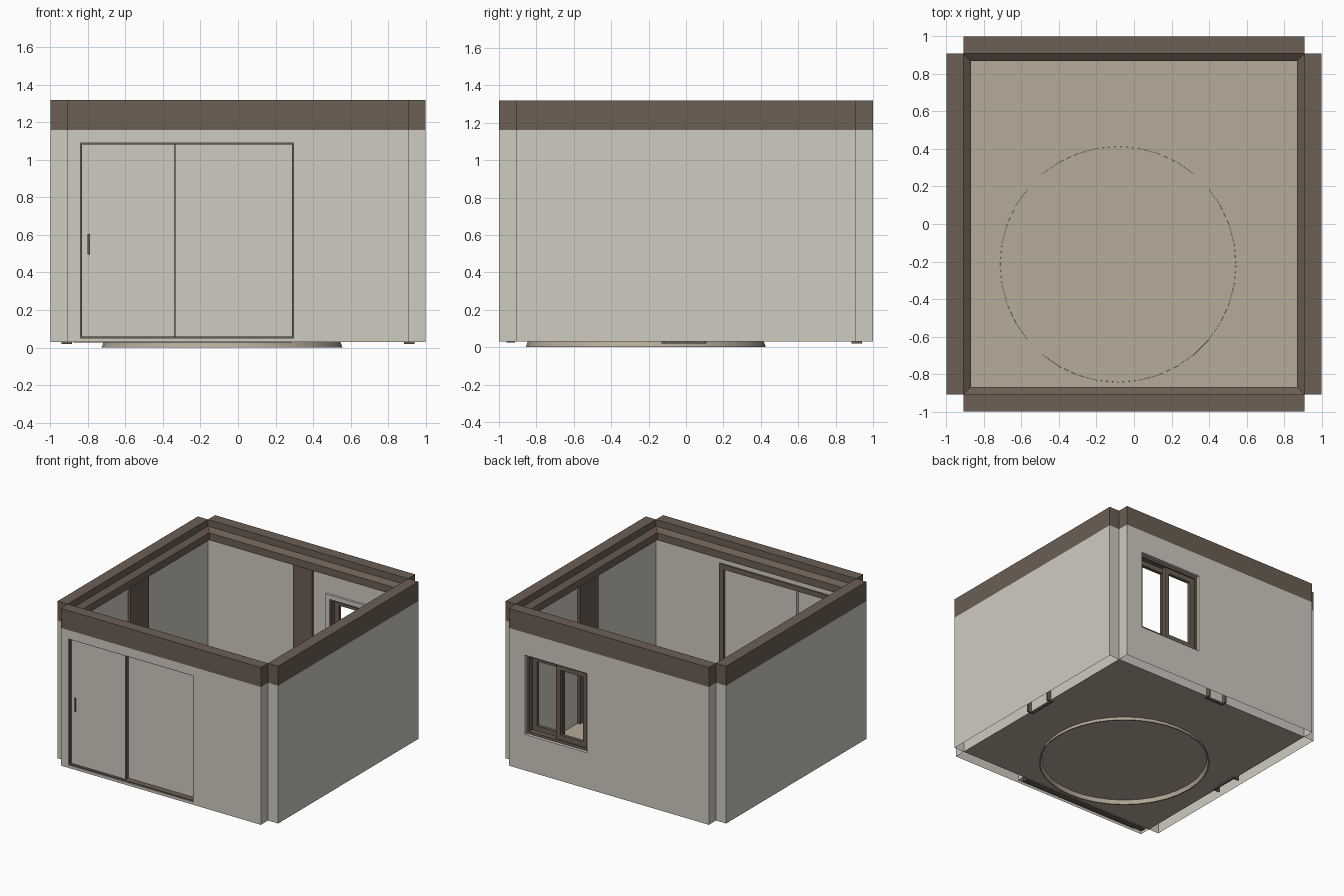
import bpy, bmesh, math
from mathutils import Vector

if "Cube" in bpy.data.objects:
    bpy.data.objects.remove(bpy.data.objects["Cube"])


def material(name, rgb):
    m = bpy.data.materials.new(name)
    m.diffuse_color = (*rgb, 1)
    m.use_nodes = True
    m.node_tree.nodes["Principled BSDF"].inputs["Base Color"].default_value = m.diffuse_color
    return m


PLASTER = material("pale_plaster", (0.62, 0.60, 0.53))
BROWN = material("brown_timber", (0.150, 0.113, 0.086))
FLOOR = material("beige_floor", (0.47, 0.41, 0.32))


def add_box(bm, lo, hi):
    vs = bmesh.ops.create_cube(bm, size=1)["verts"]
    lo, hi = Vector(lo), Vector(hi)
    for v in vs:
        v.co = Vector(((lo[i] + hi[i]) / 2 + v.co[i] * (hi[i] - lo[i])) for i in range(3))


def finish(name, bm, *mats):
    bmesh.ops.recalc_face_normals(bm, faces=bm.faces)
    me = bpy.data.meshes.new(name)
    bm.to_mesh(me)
    bm.free()
    for m in mats:
        me.materials.append(m)
    ob = bpy.data.objects.new(name, me)
    bpy.context.collection.objects.link(ob)
    return ob


def boxes(name, mat, *parts):
    bm = bmesh.new()
    for lo, hi in parts:
        add_box(bm, lo, hi)
    return finish(name, bm, mat)


def frame(name, mat, x0, x1, z0, z1, y0, y1, w):
    """Rectangular frame in the xz plane, with border width w."""
    bm = bmesh.new()
    rings = []
    for y in (y0, y1):
        for d in (0, w):
            rings.append([bm.verts.new((x, y, z)) for x, z in (
                (x0 + d, z0 + d), (x1 - d, z0 + d), (x1 - d, z1 - d), (x0 + d, z1 - d))])
    for a, b in ((0, 1), (1, 3), (3, 2), (2, 0)):
        for i in range(4):
            j = (i + 1) % 4
            bm.faces.new((rings[a][i], rings[a][j], rings[b][j], rings[b][i]))
    return finish(name, bm, mat)


T = 0.908            # inner wall face
Z0, ZB, Z1 = 0.03, 1.16, 1.32


def wall(name, lo, hi, hole=None):
    """Hollow-bottomed wall with a brown top band and an optional opening."""
    bm = bmesh.new()
    add_box(bm, lo, hi)
    ob = finish(name, bm, PLASTER, BROWN)
    if hole:
        cutter = boxes(name + "_cutter", PLASTER, hole)
        mod = ob.modifiers.new("opening", "BOOLEAN")
        mod.operation, mod.solver, mod.object = "DIFFERENCE", "EXACT", cutter
        bpy.context.view_layer.objects.active = ob
        bpy.ops.object.modifier_apply(modifier=mod.name)
        bpy.data.objects.remove(cutter)
    bm = bmesh.new()
    bm.from_mesh(ob.data)
    bmesh.ops.bisect_plane(bm, geom=bm.verts[:] + bm.edges[:] + bm.faces[:],
                           plane_co=(0, 0, ZB), plane_no=(0, 0, 1))
    bm.normal_update()
    under = [f for f in bm.faces if f.normal.z < -0.9 and f.calc_center_median().z < Z0 + 0.005]
    bmesh.ops.delete(bm, geom=under, context="FACES")
    for f in bm.faces:
        f.material_index = 1 if f.calc_center_median().z > ZB else 0
    bm.to_mesh(ob.data)
    bm.free()


# four walls with open notches at the corners
DX0, DX1, DZ0, DZ1 = -0.84, 0.295, 0.052, 1.09
WX0, WX1, WZ0, WZ1 = 0.20, 0.76, 0.325, 0.975
wall("front_wall", (-T, -1, Z0), (T, -T, Z1), ((DX0, -1.1, DZ0), (DX1, -0.8, DZ1)))
wall("back_wall", (-T, T, Z0), (T, 1, Z1), ((WX0, 0.8, WZ0), (WX1, 1.1, WZ1)))
wall("left_wall", (-1, -T, Z0), (-T, T, Z1))
wall("right_wall", (T, -T, Z0), (1, T, Z1))

# floor
boxes("floor", FLOOR, ((-T, -T, 0.031), (T, T, 0.036)))

# flared ring under the floor
bm = bmesh.new()
N = 36
loops = []
for r, z in ((0.628, 0.038), (0.642, 0.0), (0.632, 0.0), (0.618, 0.038)):
    loops.append([bm.verts.new((-0.085 + r * math.cos(2 * math.pi * i / N),
                                -0.215 + r * math.sin(2 * math.pi * i / N), z)) for i in range(N)])
for a in range(4):
    for i in range(N):
        j = (i + 1) % N
        b = (a + 1) % 4
        bm.faces.new((loops[a][i], loops[a][j], loops[b][j], loops[b][i]))
ring = finish("base_ring", bm, FLOOR)
bpy.context.view_layer.objects.active = ring
ring.select_set(True)
bpy.ops.object.shade_smooth_by_angle(angle=math.radians(30))

# mitred moulding around the inside of the top
bm = bmesh.new()
loops = []
for d, z in ((T, 1.265), (0.87, 1.235), (0.87, 1.175), (T, 1.175)):
    loops.append([bm.verts.new((sx * d, sy * d, z)) for sx, sy in ((-1, -1), (1, -1), (1, 1), (-1, 1))])
for a in range(4):
    for i in range(4):
        j = (i + 1) % 4
        b = (a + 1) % 4
        bm.faces.new((loops[a][i], loops[a][j], loops[b][j], loops[b][i]))
finish("top_moulding", bm, BROWN)


# channel shaped posts on three walls
def post(name, angle, c, half):
    a, b, t, zt = 0.885, 0.94, 0.014, 1.176
    ob = boxes(name, BROWN,
               ((a, c - half, 0.02), (a + t, c + half, zt)),
               ((a + t, c - half, 0.02), (b, c - half + t, zt)),
               ((a + t, c + half - t, 0.02), (b, c + half, zt)))
    ob.rotation_euler.z = angle


post("right_post", 0, -0.01, 0.12)
post("left_post", math.pi, 0.01, 0.12)
post("back_post", math.pi / 2, 0.035, 0.085)

# sliding door: lining, inner casing, two panels, dividing strip, track, handle
frame("door_lining", BROWN, DX0, DX1, DZ0, DZ1, -0.992, -0.90, 0.008)
frame("door_casing", BROWN, DX0 - 0.03, DX1 + 0.03, DZ0 - 0.012, DZ1 + 0.03, -T, -0.895, 0.04)
boxes("door_panel_left", PLASTER, ((DX0 + 0.008, -0.972, DZ0 + 0.008), (-0.34, -0.945, DZ1 - 0.008)))
boxes("door_panel_right", PLASTER, ((-0.36, -0.943, DZ0 + 0.008), (DX1 - 0.008, -0.915, DZ1 - 0.008)))
boxes("door_divider", BROWN, ((-0.342, -0.974, DZ0 + 0.008), (-0.334, -0.943, DZ1 - 0.008)))
boxes("door_track", BROWN, ((-0.88, -0.96, 0.026), (0.285, -0.915, 0.045)))
boxes("door_handle", BROWN, ((-0.803, -0.98, 0.495), (-0.788, -0.972, 0.605)))

# window: lining, inner trim and two offset sashes
frame("window_lining", BROWN, WX0, WX1, WZ0, WZ1, 0.90, 0.975, 0.02)
frame("window_trim", PLASTER, WX0 - 0.03, WX1 + 0.03, WZ0 - 0.03, WZ1 + 0.03, 0.89, T, 0.035)
frame("window_sash_inner", BROWN, 0.465, WX1 - 0.02, WZ0 + 0.02, WZ1 - 0.02, 0.905, 0.932, 0.04)
frame("window_sash_outer", BROWN, WX0 + 0.02, 0.505, WZ0 + 0.02, WZ1 - 0.02, 0.936, 0.963, 0.04)
